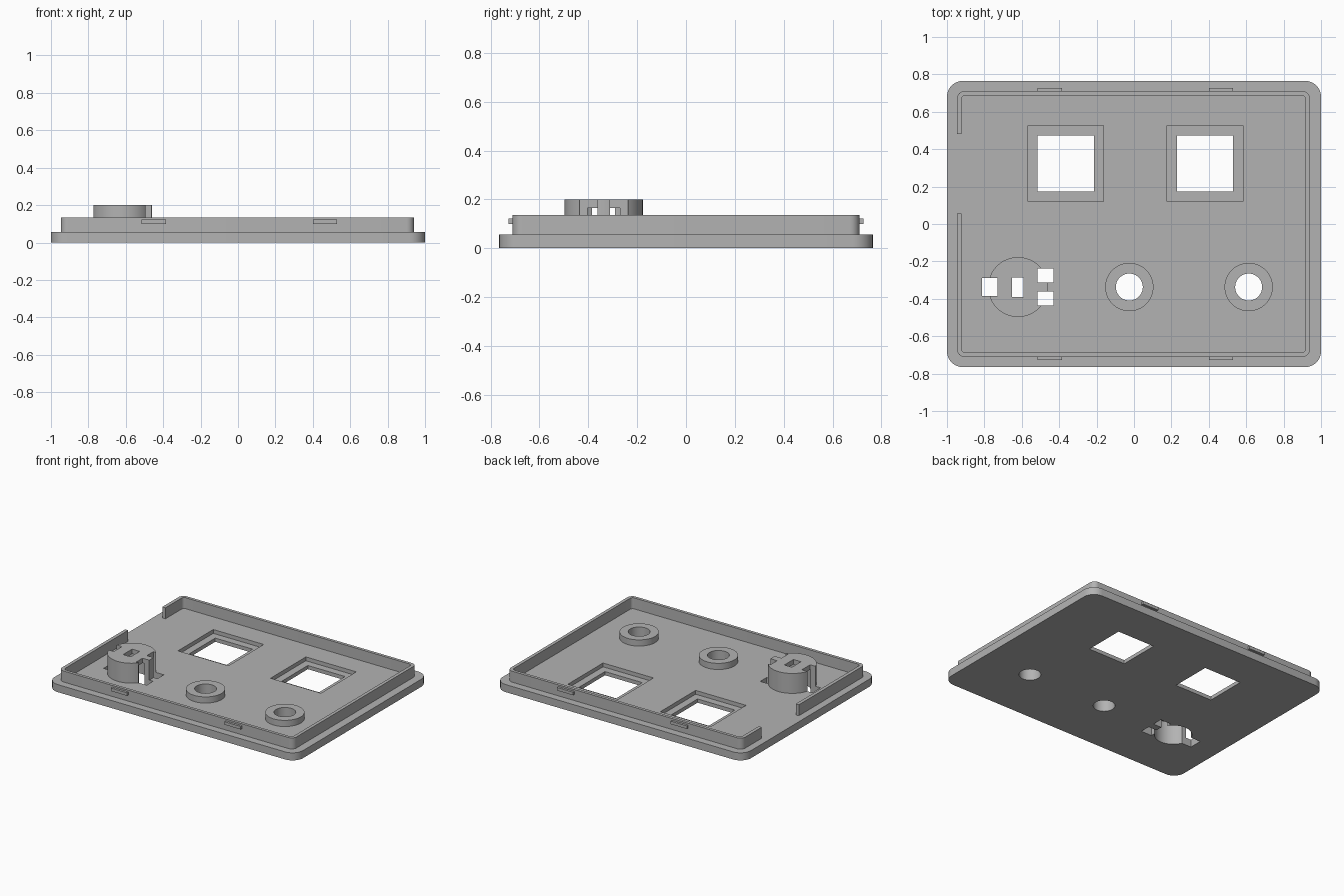
import bpy, bmesh, math

cube = bpy.data.objects.get("Cube")
if cube:
    bpy.data.objects.remove(cube, do_unlink=True)

grey = bpy.data.materials.new("plain grey")
grey.use_nodes = True
colour = (0.45, 0.45, 0.45, 1)
grey.diffuse_color = colour
grey.node_tree.nodes["Principled BSDF"].inputs["Base Color"].default_value = colour


def prism(name, outline, z0, z1):
    """Extrude a counter-clockwise outline from z0 to z1."""
    bm = bmesh.new()
    face = bm.faces.new([bm.verts.new((x, y, z0)) for x, y in outline])
    top = bmesh.ops.extrude_face_region(bm, geom=[face])["geom"]
    bmesh.ops.translate(bm, vec=(0, 0, z1 - z0),
                        verts=[v for v in top if isinstance(v, bmesh.types.BMVert)])
    bmesh.ops.recalc_face_normals(bm, faces=bm.faces)
    mesh = bpy.data.meshes.new(name)
    bm.to_mesh(mesh)
    bm.free()
    mesh.materials.append(grey)
    obj = bpy.data.objects.new(name, mesh)
    bpy.context.collection.objects.link(obj)
    return obj


def box(name, x0, x1, y0, y1, z0, z1):
    return prism(name, [(x0, y0), (x1, y0), (x1, y1), (x0, y1)], z0, z1)


def rounded(name, x0, x1, y0, y1, z0, z1, r, steps=8):
    corners = [(x1 - r, y1 - r), (x0 + r, y1 - r), (x0 + r, y0 + r), (x1 - r, y0 + r)]
    outline = []
    for i, (cx, cy) in enumerate(corners):
        for s in range(steps + 1):
            a = (i + s / steps) * math.pi / 2
            outline.append((cx + r * math.cos(a), cy + r * math.sin(a)))
    return prism(name, outline, z0, z1)


def disc(name, cx, cy, r, z0, z1, n=64):
    ring = [2 * math.pi * i / n for i in range(n)]
    return prism(name, [(cx + r * math.cos(a), cy + r * math.sin(a)) for a in ring], z0, z1)


def cut(obj, cutter):
    """Subtract the cutter, bake the result and drop the cutter."""
    mod = obj.modifiers.new("cut", 'BOOLEAN')
    mod.operation = 'DIFFERENCE'
    mod.solver = 'EXACT'
    mod.object = cutter
    cutter.hide_render = True
    deps = bpy.context.evaluated_depsgraph_get()
    mesh = bpy.data.meshes.new_from_object(obj.evaluated_get(deps))
    obj.modifiers.clear()
    obj.data = mesh
    bpy.data.objects.remove(cutter, do_unlink=True)


FLOOR, RIM, ROW = 0.055, 0.135, -0.337
HOLDER_X = -0.62
parts = []

# Base plate with two stepped square windows
plate = rounded("base_plate", -1, 1, -0.765, 0.765, 0, FLOOR, 0.085)
parts.append(plate)
for x in (-0.365, 0.38):
    cut(plate, box("recess", x - 0.203, x + 0.203, 0.121, 0.527, 0.027, 0.2))
    cut(plate, box("window", x - 0.15, x + 0.15, 0.174, 0.474, -0.1, 0.2))

# Raised rim, open along part of the right side
rim = rounded("rim_wall", -0.947, 0.941, -0.71, 0.71, FLOOR - 0.005, RIM, 0.04)
cut(rim, rounded("rim_inside", -0.922, 0.917, -0.688, 0.688, 0, 0.3, 0.02))
cut(rim, box("rim_gap", -1.1, -0.85, 0.055, 0.482, 0, 0.3))
parts.append(rim)

# Snap ridges on front and back of the rim
for side, s in (("front", -1), ("back", 1)):
    for hand, x in (("right", -0.45), ("left", 0.465)):
        y0, y1 = sorted((s * 0.7, s * 0.726))
        parts.append(box(f"{side}_{hand}_snap", x - 0.065, x + 0.065, y0, y1, 0.1, 0.122))

# Round bosses with through holes
for hand, x in (("middle", -0.025), ("left", 0.613)):
    boss = disc(f"{hand}_boss", x, ROW, 0.129, FLOOR - 0.005, 0.1)
    for part in (boss, plate):
        cut(part, disc("bore", x, ROW, 0.072, -0.1, 0.3))
    parts.append(boss)

# Hollow round holder with a roof, notches and a slot
holder = disc("round_holder", HOLDER_X, ROW, 0.16, FLOOR - 0.005, 0.2)
parts.append(holder)
for part in (holder, plate):
    cut(part, disc("cavity", HOLDER_X, ROW, 0.124, -0.1, 0.165))
    cut(part, box("side_notch", -0.813, -0.73, -0.385, -0.29, -0.1, 0.3))
    cut(part, box("slot", -0.653, -0.592, -0.389, -0.285, -0.1, 0.3))
    for y in (-0.275, -0.399):
        cut(part, box("pin_notch", -0.515, -0.43, y - 0.037, y + 0.037, -0.1, 0.3))

# Smooth the round surfaces and keep the edges sharp
for obj in bpy.context.selected_objects:
    obj.select_set(False)
for obj in parts:
    obj.select_set(True)
bpy.context.view_layer.objects.active = plate
bpy.ops.object.shade_smooth_by_angle(angle=math.radians(30))
